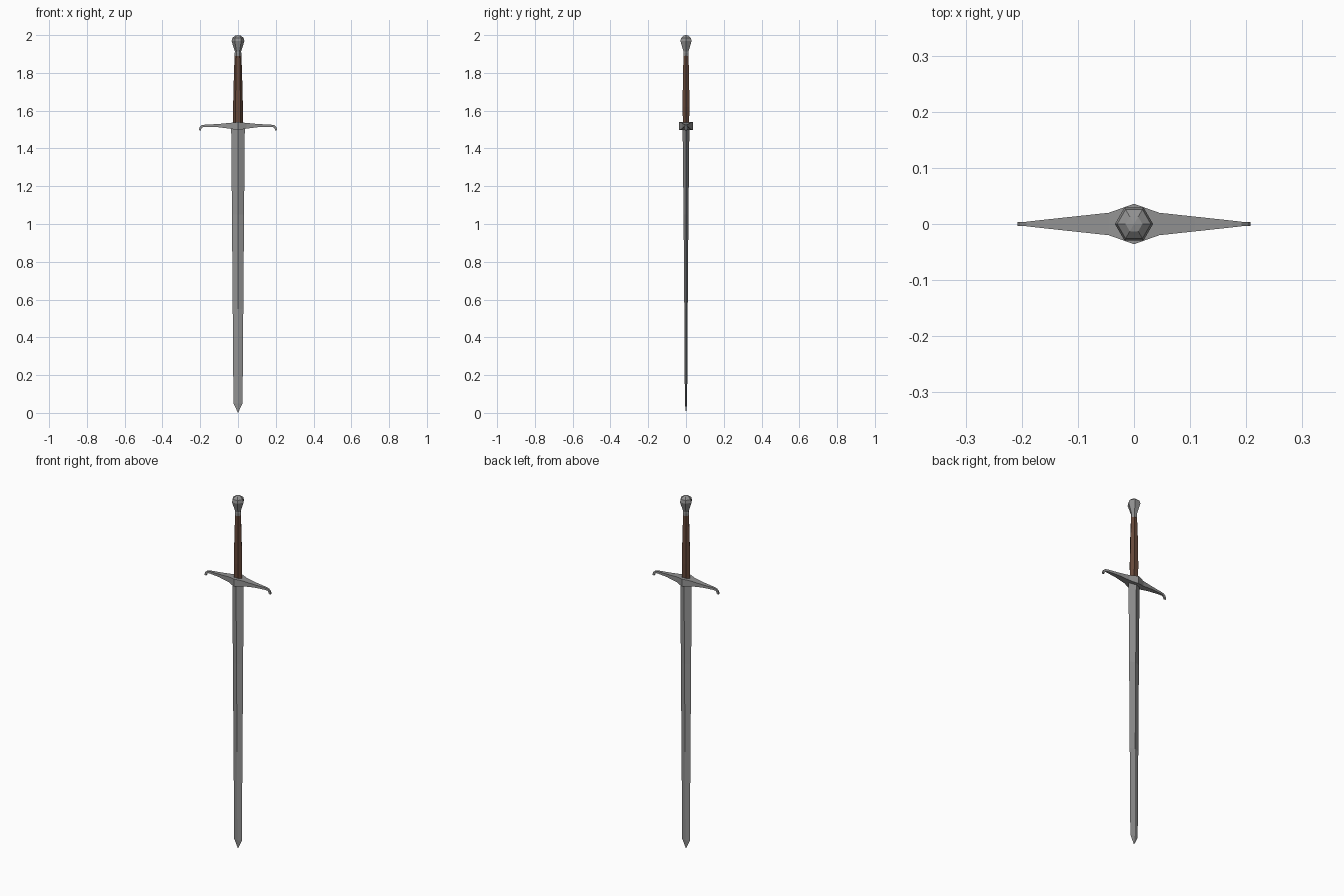
import bpy, bmesh, math

if "Cube" in bpy.data.objects:
    bpy.data.objects.remove(bpy.data.objects["Cube"])

def material(name, rgb):
    m = bpy.data.materials.new(name)
    m.diffuse_color = (*rgb, 1)
    m.use_nodes = True
    m.node_tree.nodes["Principled BSDF"].inputs["Base Color"].default_value = m.diffuse_color
    return m

steel = material("steel", (0.29, 0.29, 0.29))
leather = material("brown leather", (0.13, 0.065, 0.042))

def loft(name, rings, mat):
    """Skin a list of equal-length point rings; one-point rings become tips."""
    bm = bmesh.new()
    vs = [[bm.verts.new(p) for p in r] for r in rings]
    for a, b in zip(vs, vs[1:]):
        n = max(len(a), len(b))
        for i in range(n):
            j = (i + 1) % n
            quad = [a[i % len(a)], a[j % len(a)], b[j % len(b)], b[i % len(b)]]
            bm.faces.new(list(dict.fromkeys(quad)))
    for r in (vs[0], vs[-1]):
        if len(r) > 2:
            bm.faces.new(r)
    bmesh.ops.recalc_face_normals(bm, faces=bm.faces)
    me = bpy.data.meshes.new(name)
    bm.to_mesh(me)
    bm.free()
    me.materials.append(mat)
    ob = bpy.data.objects.new(name, me)
    bpy.context.collection.objects.link(ob)
    return ob

def hexagon(z, rx, ry):
    return [(rx * math.cos(i * math.pi / 3), ry * math.sin(i * math.pi / 3), z) for i in range(6)]

def diamond(z, rx, ry):
    return [(rx, 0, z), (0, ry, z), (-rx, 0, z), (0, -ry, z)]

# Blade: tapering diamond section with a short point
loft("blade", [[(0, 0, 0)], diamond(0.05, 0.024, 0.006), diamond(0.55, 0.028, 0.009),
               diamond(1.05, 0.032, 0.013), diamond(1.51, 0.036, 0.018)], steel)

# Crossguard: sections (x, half depth, bottom z, top z), mirrored, tips hooked down
half = [(0.045, 0.020, 1.505, 1.535), (0.11, 0.013, 1.513, 1.529),
        (0.175, 0.006, 1.514, 1.526)]
arm = [[(x, -d, b), (x, d, b), (x, d, t), (x, -d, t)] for x, d, b, t in half]
for x0, z0, x1, z1 in [(0.187, 1.512, 0.192, 1.523), (0.193, 1.506, 0.203, 1.514),
                       (0.197, 1.495, 0.208, 1.497)]:
    d = 0.004
    arm.append([(x0, -d, z0), (x0, d, z0), (x1, d, z1), (x1, -d, z1)])
centre = [(0, -0.036, 1.497), (0, 0.036, 1.497), (0, 0.036, 1.54), (0, -0.036, 1.54)]
mirrored = [[(-x, y, z) for x, y, z in r] for r in reversed(arm)]
loft("crossguard", mirrored + [centre] + arm, steel)

# Grip: six-sided, slightly swollen
loft("grip", [hexagon(1.535, 0.026, 0.019), hexagon(1.62, 0.026, 0.021),
              hexagon(1.78, 0.022, 0.019), hexagon(1.895, 0.018, 0.015)], leather)

# Pommel: collar, flared body and faceted cap
loft("pommel", [hexagon(1.89, 0.018, 0.016), hexagon(1.905, 0.018, 0.016),
                hexagon(1.912, 0.016, 0.015), hexagon(1.968, 0.034, 0.034),
                hexagon(1.985, 0.030, 0.030), hexagon(1.997, 0.015, 0.015),
                [(0, 0, 2.0)]], steel)
